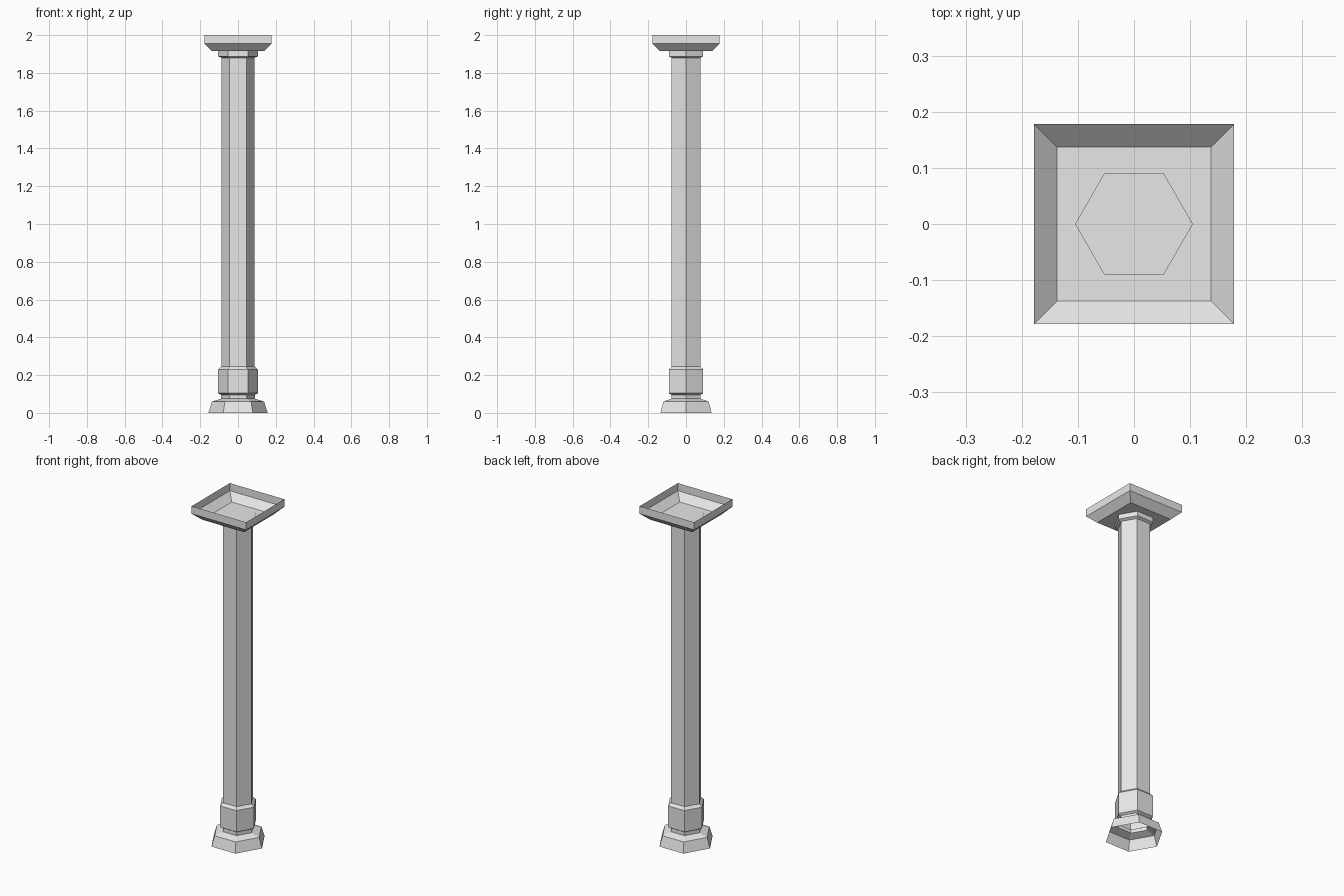
import bpy, bmesh, math

cube = bpy.data.objects.get("Cube")
if cube:
    bpy.data.objects.remove(cube, do_unlink=True)

stone = bpy.data.materials.new("light grey stone")
stone.use_nodes = True
stone.diffuse_color = (0.8, 0.8, 0.8, 1)
stone.node_tree.nodes["Principled BSDF"].inputs["Base Color"].default_value = (0.8, 0.8, 0.8, 1)


def add_ring(bm, radius, z, sides, turn=0):
    return [bm.verts.new((radius * math.cos(turn + math.tau * i / sides),
                          radius * math.sin(turn + math.tau * i / sides), z))
            for i in range(sides)]


def bridge(bm, low, high):
    n = len(low)
    for i in range(n):
        j = (i + 1) % n
        bm.faces.new((low[i], low[j], high[j], high[i]))


def finish(bm, name):
    mesh = bpy.data.meshes.new(name)
    bm.to_mesh(mesh)
    bm.free()
    mesh.materials.append(stone)
    bpy.context.collection.objects.link(bpy.data.objects.new(name, mesh))


def lathe(name, profile, sides=6, turn=0, cap=False):
    """Flat-sided shell through (radius, height) points, optionally capped on top."""
    bm = bmesh.new()
    rings = [add_ring(bm, r, z, sides, turn) for r, z in profile]
    for low, high in zip(rings, rings[1:]):
        bridge(bm, low, high)
    if cap:
        bm.faces.new(rings[-1])
    finish(bm, name)


# Hexagonal foot, open underneath
lathe("base_skirt", [(0.157, 0), (0.138, 0.06), (0.105, 0.07), (0.09, 0.075)])

# Neck, banded block, shaft and collar
lathe("column", [(0.09, 0.075), (0.09, 0.096), (0.105, 0.104), (0.105, 0.23),
                 (0.088, 0.245), (0.088, 1.88), (0.105, 1.888), (0.105, 1.918)], cap=True)

# Square dish on top: sloped underside, upright rim, open above
half = math.sqrt(2)
lathe("top_dish", [(0.137 * half, 1.915), (0.178 * half, 1.955), (0.178 * half, 2.0)],
      sides=4, turn=math.pi / 4)
bm = bmesh.new()
bm.faces.new(add_ring(bm, 0.137 * half, 1.915, 4, math.pi / 4))
finish(bm, "dish_floor")
